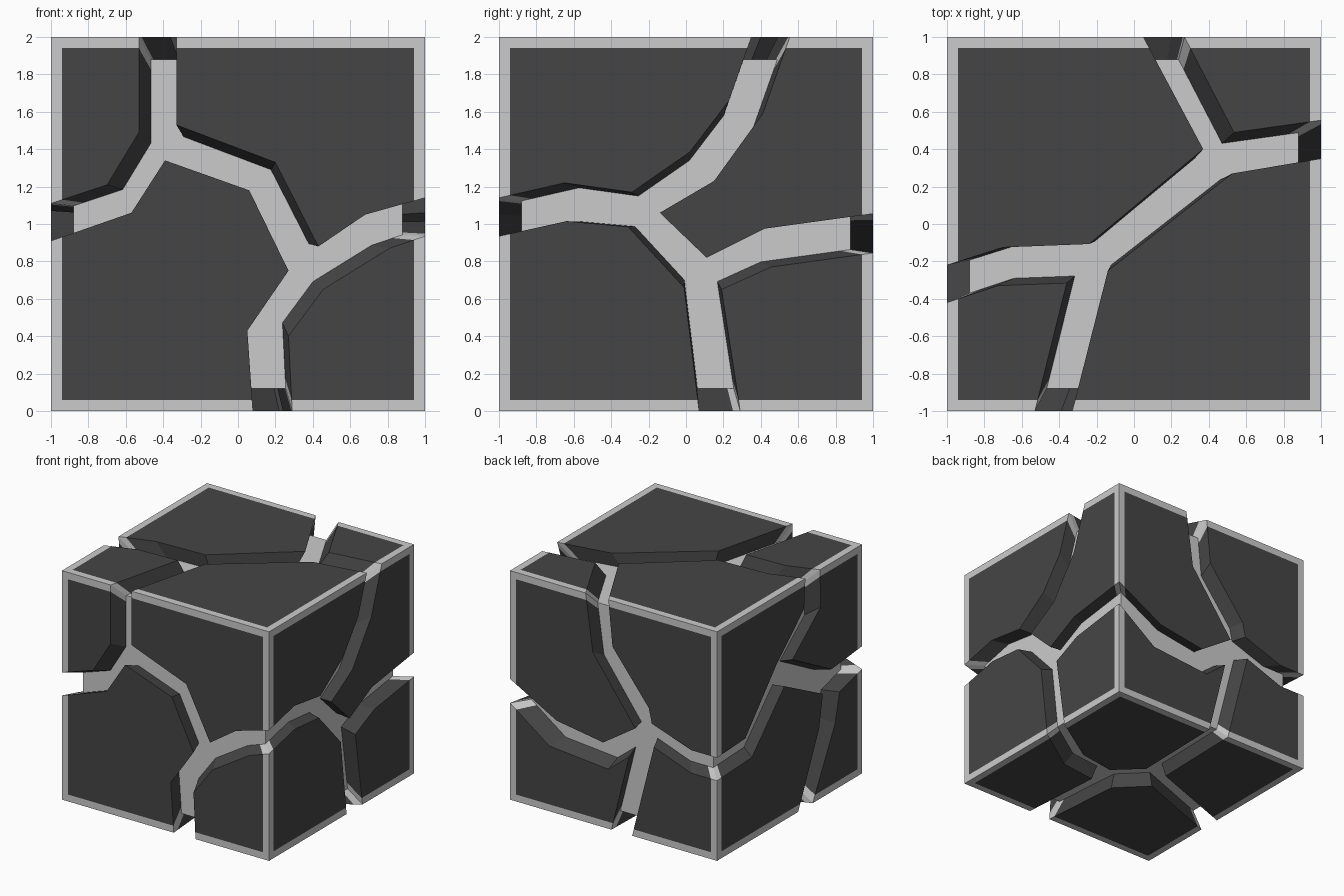
import bpy
import bmesh
from mathutils import Vector

INNER = 0.88      # size of the core compared with the outer shell
TRIM = 0.94       # where the pale trim along the cube edges begins

if "Cube" in bpy.data.objects:
    bpy.data.objects.remove(bpy.data.objects["Cube"], do_unlink=True)


def material(name, value):
    mat = bpy.data.materials.new(name)
    mat.use_nodes = True
    colour = (value, value, value, 1)
    mat.diffuse_color = colour
    mat.node_tree.nodes["Principled BSDF"].inputs["Base Color"].default_value = colour
    return mat


charcoal = material("charcoal", 0.06)
pale_grey = material("pale_grey", 0.6)


def add_object(name, bm, materials):
    bmesh.ops.translate(bm, verts=bm.verts, vec=(0, 0, 1))
    mesh = bpy.data.meshes.new(name)
    bm.to_mesh(mesh)
    bm.free()
    for mat in materials:
        mesh.materials.append(mat)
    obj = bpy.data.objects.new(name, mesh)
    bpy.context.collection.objects.link(obj)
    return obj


# Crack edges on each cube side, keyed by the cube corner that the block holds.
# Each path runs from one cube edge to the next across the side.
front = {
    (-1, 1): [(-.53, 2), (-.53, 1.49), (-.7, 1.21), (-1, 1.11)],
    (1, 1): [(-.33, 2), (-.33, 1.53), (.2, 1.33), (.43, .88), (.68, 1.05), (1, 1.14)],
    (-1, -1): [(-1, .91), (-.57, 1.06), (-.39, 1.34), (.06, 1.18), (.27, .75),
               (.05, .43), (.08, 0)],
    (1, -1): [(.29, 0), (.27, .4), (.455, .65), (.81, .87), (1, .935)],
}
right = {
    (-1, 1): [(-1, 1.14), (-.65, 1.22), (-.29, 1.17), (.02, 1.385), (.23, 1.66), (.35, 2)],
    (1, 1): [(.555, 2), (.41, 1.59), (.15, 1.23), (-.14, 1.06), (.11, .82),
             (.42, .975), (1, 1.055)],
    (-1, -1): [(-1, .935), (-.64, 1.015), (-.31, .985), (-.01, .66), (.07, 0)],
    (1, -1): [(.29, 0), (.19, .65), (.455, .77), (1, .845)],
}
back = {
    (1, 1): [(.27, 2), (.2, 1.5), (-.21, .945), (.1, .74), (.55, .81), (1, 1.055)],
    (-1, 1): [(.05, 2), (.01, 1.6), (-.34, 1.16), (-.37, 1.03), (-.75, .9), (-1, .9)],
    (1, -1): [(1, .845), (.62, .57), (.05, .52), (-.15, .68), (.02, 0)],
    (-1, -1): [(-.18, 0), (-.39, .83), (-.75, .7), (-1, .7)],
}
left = {
    (1, 1): [(-.22, 2), (-.2, 1.74), (.18, 1.4), (.61, .92), (1, .9)],
    (-1, 1): [(-.42, 2), (-.43, 1.67), (-.04, 1.36), (-.58, 1.07), (-1, 1.11)],
    (1, -1): [(1, .7), (.52, .72), (.07, 1.17), (-.46, .9), (-.41, .62), (-.12, 0)],
    (-1, -1): [(-.32, 0), (-.63, .58), (-.69, .83), (-1, .91)],
}
top = {
    (-1, 1): [(-1, -.22), (-.7, -.125), (-.24, -.107), (.37, .4), (.05, 1)],
    (1, 1): [(.27, 1), (.535, .49), (1, .555)],
    (-1, -1): [(-1, -.42), (-.73, -.33), (-.36, -.316), (-.53, -1)],
    (1, -1): [(-.33, -1), (-.14, -.25), (.525, .27), (1, .35)],
}
bottom = {
    (1, 1): [(1, .29), (.55, 0), (.22, -.05), (0, .16), (.02, 1)],
    (1, -1): [(1, .07), (.57, -.22), (.24, -.26), (.29, -1)],
    (-1, -1): [(.08, -1), (.02, -.27), (-.22, -.03), (-1, -.32)],
    (-1, 1): [(-1, -.12), (-.2, .17), (-.18, 1)],
}

# How each side's flat coordinates sit on the cube, centred on the origin
sides = [
    (front, lambda u, v: Vector((u, -1, v - 1))),
    (back, lambda u, v: Vector((u, 1, v - 1))),
    (right, lambda u, v: Vector((1, u, v - 1))),
    (left, lambda u, v: Vector((-1, u, v - 1))),
    (top, lambda u, v: Vector((u, v, 1))),
    (bottom, lambda u, v: Vector((u, v, -1))),
]


def in_trim(point):
    """True when a point on the shell lies in the trim beside a cube edge."""
    return sum(abs(c) > TRIM for c in point) > 1


def on_cube_edge(edge):
    mid = (edge.verts[0].co + edge.verts[1].co) / 2
    return sum(abs(c) > 0.9999 for c in mid) > 1


def build_block(name, outlines):
    bm = bmesh.new()
    for points in outlines:
        bm.faces.new([bm.verts.new(p) for p in points])
    bmesh.ops.remove_doubles(bm, verts=bm.verts, dist=0.001)
    # Cut the trim lines into the outer faces
    for axis in range(3):
        for sign in (-1, 1):
            normal = Vector((0, 0, 0))
            normal[axis] = sign
            bmesh.ops.bisect_plane(bm, geom=bm.verts[:] + bm.edges[:] + bm.faces[:],
                                   plane_co=normal * TRIM, plane_no=normal)
    for face in bm.faces:
        face.material_index = int(in_trim(face.calc_center_median()))
    # Run the crack walls from the shell down to the core, towards the centre
    rim = [e for e in bm.edges if e.is_boundary and not on_cube_edge(e)]
    inner = {}
    for vert in {v for e in rim for v in e.verts}:
        inner[vert] = bm.verts.new(vert.co * INNER)
    for edge in rim:
        a, b = edge.verts
        wall = bm.faces.new((a, b, inner[b], inner[a]))
        wall.material_index = int(in_trim((a.co + b.co) / 2))
    bmesh.ops.recalc_face_normals(bm, faces=bm.faces)
    return add_object(name, bm, [charcoal, pale_grey])


# Gather the three patches around each cube corner
blocks = {}
for paths, place in sides:
    for (su, sv), path in paths.items():
        upright = place(0, 0).z == -1 and paths is not bottom
        corner = place(su, sv + 1 if upright else sv)
        key = tuple(int(c) for c in corner)
        blocks.setdefault(key, []).append([place(*p) for p in path] + [corner])

for (sx, sy, sz), outlines in blocks.items():
    build_block("_".join(("upper" if sz > 0 else "lower",
                          "front" if sy < 0 else "back",
                          "left" if sx > 0 else "right", "block")), outlines)

# Pale core that shows as the crack floor
core = bmesh.new()
bmesh.ops.create_cube(core, size=2 * INNER)
add_object("core", core, [pale_grey])
